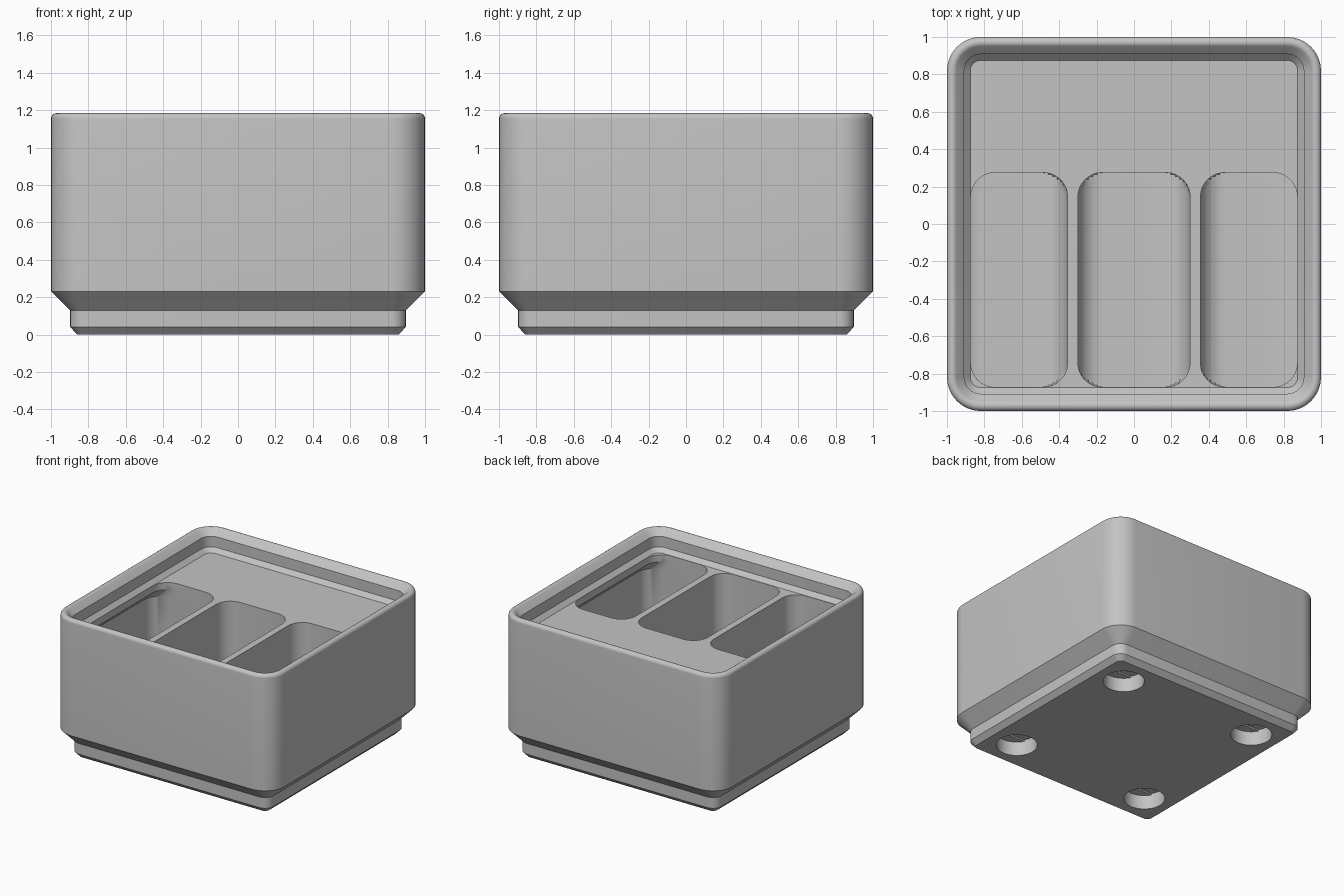
import bpy, bmesh, math

if "Cube" in bpy.data.objects:
    bpy.data.objects.remove(bpy.data.objects["Cube"])

STEPS = 8
ARC = [math.pi / 2 * i / STEPS for i in range(STEPS + 1)]

plastic = bpy.data.materials.new("grey_plastic")
plastic.use_nodes = True
plastic.diffuse_color = (0.55, 0.55, 0.55, 1)
plastic.node_tree.nodes["Principled BSDF"].inputs["Base Color"].default_value = (0.55, 0.55, 0.55, 1)


def loft(name, rings):
    """Closed solid through a stack of rings, capped at both ends."""
    bm = bmesh.new()
    loops = [[bm.verts.new(p) for p in ring] for ring in rings]
    for low, high in zip(loops, loops[1:]):
        for i in range(len(low)):
            j = (i + 1) % len(low)
            bm.faces.new((low[i], low[j], high[j], high[i]))
    bm.faces.new(loops[0][::-1])
    bm.faces.new(loops[-1])
    bmesh.ops.remove_doubles(bm, verts=bm.verts, dist=0.0001)
    bmesh.ops.recalc_face_normals(bm, faces=bm.faces)
    mesh = bpy.data.meshes.new(name)
    bm.to_mesh(mesh)
    bm.free()
    mesh.materials.append(plastic)
    obj = bpy.data.objects.new(name, mesh)
    bpy.context.collection.objects.link(obj)
    return obj


def rounded_square(half, z, corner=0.181):
    """Square ring whose corners stay concentric as it shrinks."""
    centre, radius = 1 - corner, half - (1 - corner)
    ring = []
    for quarter, (sx, sy) in enumerate([(1, 1), (-1, 1), (-1, -1), (1, -1)]):
        for a in ARC:
            t = a + quarter * math.pi / 2
            ring.append((sx * centre + radius * math.cos(t),
                         sy * centre + radius * math.sin(t), z))
    return ring


# Outer shell: stepped foot, straight wall, rounded lip, stacking recess
profile = [(0.858, 0), (0.897, 0.04), (0.897, 0.128), (1, 0.231)]
FILLET = 0.029
for k in range(10):
    t = math.radians(135 * k / 9)
    profile.append((1 - FILLET + FILLET * math.cos(t), 1.155 + FILLET * math.sin(t)))
profile += [(0.908, 1.133), (0.908, 1.046), (0.875, 1.012)]
bin_body = loft("bin_body", [rounded_square(h, z) for h, z in profile])

# Pockets: floor and upright edges rounded at the two long sides
RADIUS, FLOOR, FRONT, BACK = 0.13, 0.34, -0.872, 0.275


def pocket_ring(x0, x1, z, level):
    inset = [RADIUS * (1 - math.sin(ARC[min(i, level)])) for i in range(STEPS + 1)]
    along = [RADIUS * (1 - math.cos(a)) for a in ARC]
    side = list(zip(inset, along))
    return ([(x1 - f, FRONT + a, z) for f, a in side]
            + [(x1 - f, BACK - a, z) for f, a in side[::-1]]
            + [(x0 + f, BACK - a, z) for f, a in side]
            + [(x0 + f, FRONT + a, z) for f, a in side[::-1]])


def pocket(name, x0, x1, top0, top1):
    """Pocket that narrows to top0..top1 beneath the lip."""
    rings = [pocket_ring(x0, x1, FLOOR + RADIUS * (1 - math.cos(a)), j)
             for j, a in enumerate(ARC)]
    rings.append(pocket_ring(x0, x1, 0.875, STEPS))
    rings += [pocket_ring(top0, top1, z, STEPS) for z in (0.954, 1.1)]
    return loft(name, rings)


cutters = [
    pocket("right_pocket", -0.955, -0.355, -0.873, -0.355),
    pocket("middle_pocket", -0.3, 0.3, -0.3, 0.3),
    pocket("left_pocket", 0.355, 0.955, 0.355, 0.873),
]


# Underside holes: round seat, shallow slot, then a narrow screw bore
def hole_ring(cx, cy, radius, z, limit=1):
    ring = []
    for k in range(48):
        t = math.tau * k / 48
        y = max(-limit, min(limit, radius * math.sin(t)))
        ring.append((cx + radius * math.cos(t), cy + y, z))
    return ring


SEAT, SLOT, BORE = 0.155, 0.077, 0.072
for sx in (-1, 1):
    for sy in (-1, 1):
        x, y = sx * 0.627, sy * 0.627
        cutters.append(loft("foot_hole", [
            hole_ring(x, y, SEAT, -0.05),
            hole_ring(x, y, SEAT, 0.116),
            hole_ring(x, y, SEAT, 0.116, SLOT),
            hole_ring(x, y, SEAT, 0.128, SLOT),
            hole_ring(x, y, BORE, 0.128),
            hole_ring(x, y, BORE, 0.289)]))

# Cut everything out of the body
bpy.ops.object.select_all(action="DESELECT")
bpy.context.view_layer.objects.active = bin_body
bin_body.select_set(True)
for cutter in cutters:
    cutter.hide_render = True
    cut = bin_body.modifiers.new(cutter.name, "BOOLEAN")
    cut.operation = "DIFFERENCE"
    cut.solver = "EXACT"
    cut.object = cutter
    bpy.ops.object.modifier_apply(modifier=cut.name)
    bpy.data.objects.remove(cutter)

bpy.ops.object.shade_smooth_by_angle(angle=math.radians(30))
